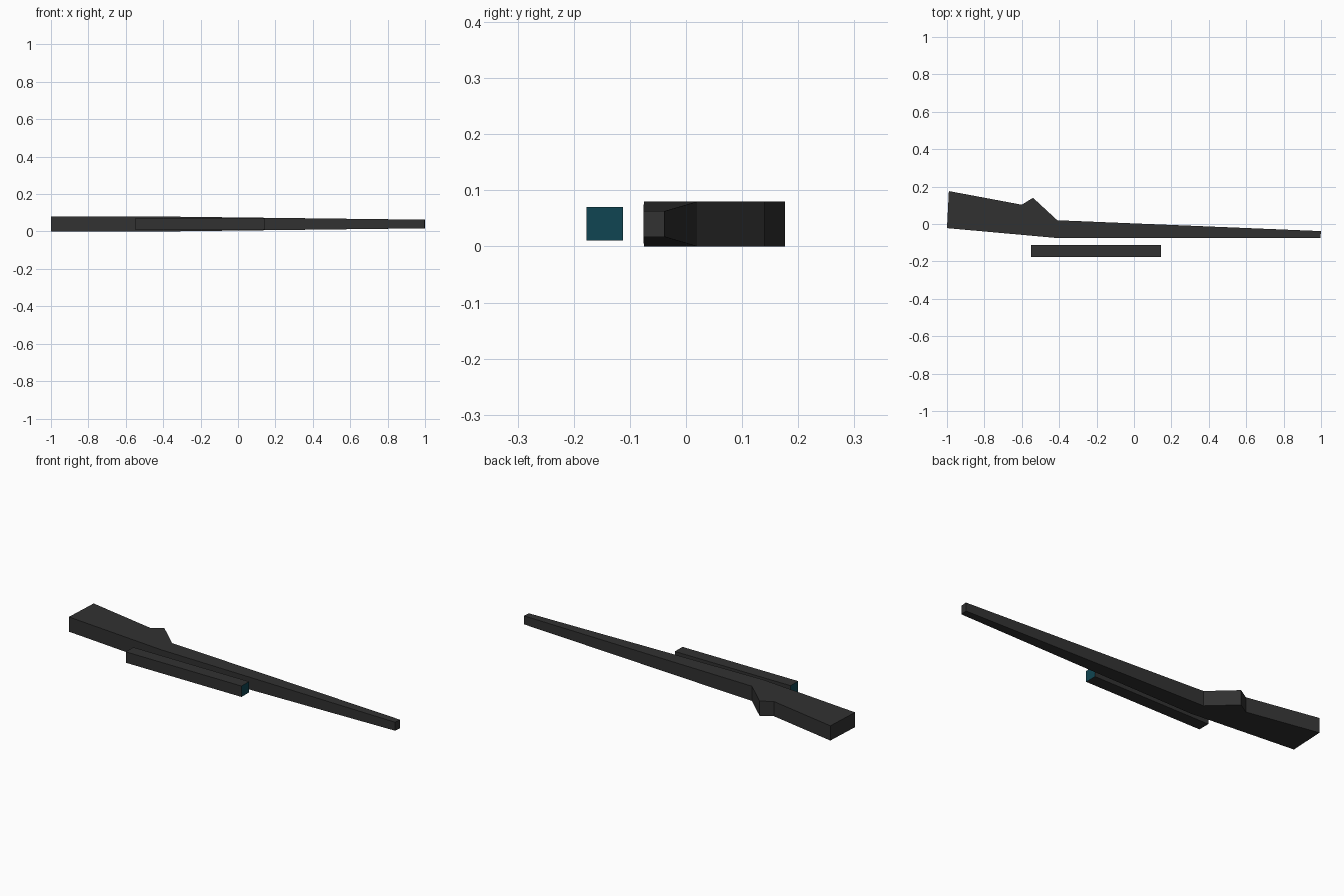
import bpy, bmesh

if "Cube" in bpy.data.objects:
    bpy.data.objects.remove(bpy.data.objects["Cube"])


def material(name, rgb):
    m = bpy.data.materials.new(name)
    m.diffuse_color = (*rgb, 1)
    m.use_nodes = True
    m.node_tree.nodes["Principled BSDF"].inputs["Base Color"].default_value = m.diffuse_color
    return m


dark = material("dark_gunmetal", (0.031, 0.031, 0.031))
teal = material("teal_glass", (0.005, 0.06, 0.085))


def loft(name, sections, zc, mats):
    """Skin rectangular sections (upper xy, lower xy, half thickness) along x."""
    bm = bmesh.new()
    rings = []
    for (ux, uy), (lx, ly), h in sections:
        rings.append([bm.verts.new(p) for p in (
            (ux, uy, zc - h), (ux, uy, zc + h), (lx, ly, zc + h), (lx, ly, zc - h))])
    for a, b in zip(rings, rings[1:]):
        for i in range(4):
            j = (i + 1) % 4
            bm.faces.new((a[i], a[j], b[j], b[i]))
    bm.faces.new(rings[0])
    bm.faces.new(rings[-1])
    bmesh.ops.recalc_face_normals(bm, faces=bm.faces)
    # end caps take the last material
    for f in bm.faces:
        if abs(f.normal.x) > 0.95:
            f.material_index = len(mats) - 1
    me = bpy.data.meshes.new(name)
    bm.to_mesh(me)
    bm.free()
    for m in mats:
        me.materials.append(m)
    ob = bpy.data.objects.new(name, me)
    bpy.context.collection.objects.link(ob)
    return ob


def underside(x):
    # straight lower line of the stock, from butt to receiver
    return (x, -0.022 + (x + 1.0) / 0.59 * -0.053)


# Stock, grip and tapering barrel
loft("rifle_body", [
    ((-0.99, 0.176), underside(-1.0), 0.04),
    ((-0.60, 0.103), underside(-0.60), 0.04),
    ((-0.54, 0.14), underside(-0.54), 0.04),
    ((-0.41, 0.02), underside(-0.41), 0.04),
    ((1.0, -0.038), (0.996, -0.076), 0.023),
], 0.04, [dark])

# Scope with glass at both ends
loft("scope", [
    ((-0.55, -0.112), (-0.55, -0.177), 0.0295),
    ((0.145, -0.112), (0.145, -0.177), 0.0295),
], 0.0405, [dark, teal])
